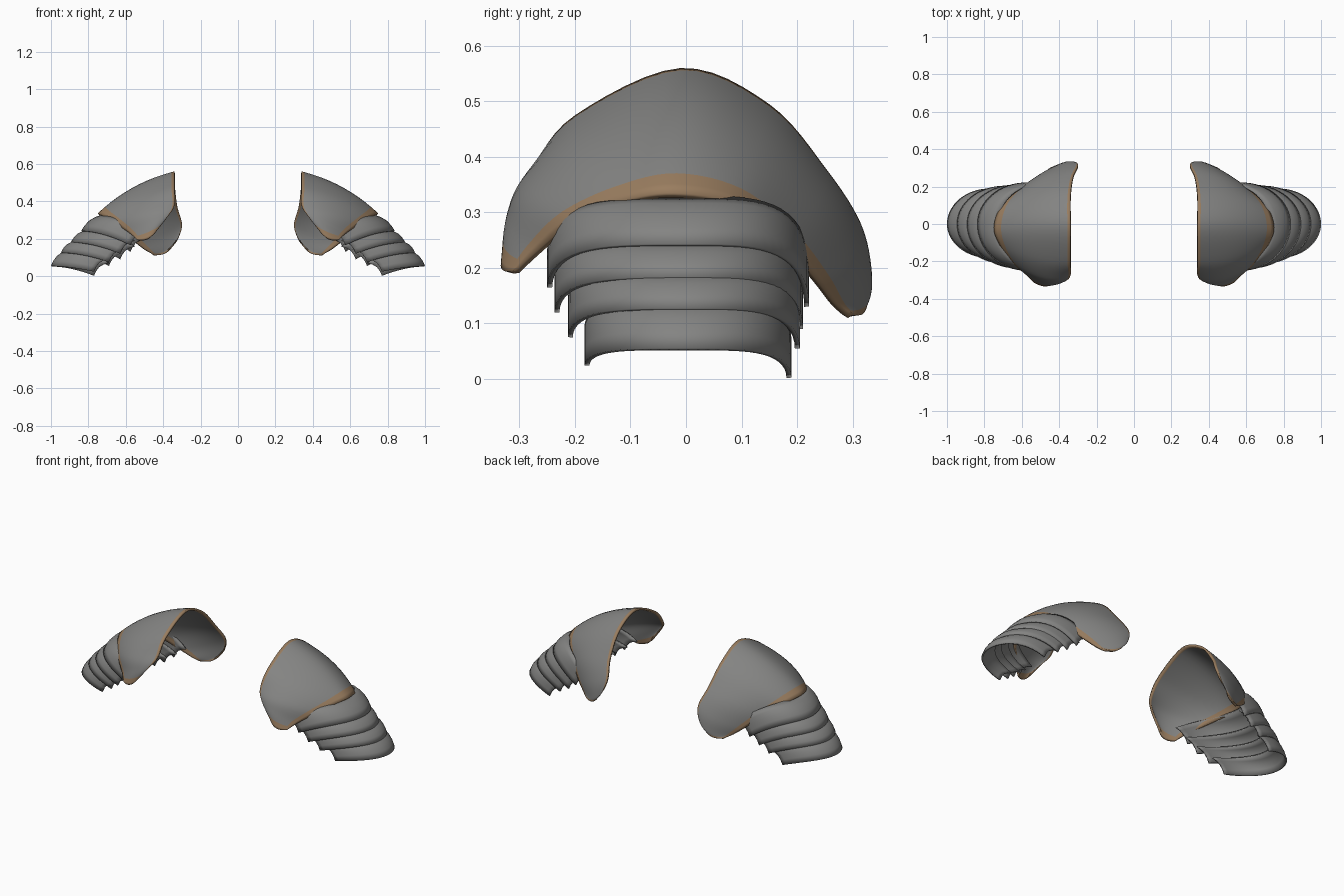
import bpy, math
from mathutils import Vector

if "Cube" in bpy.data.objects:
    bpy.data.objects.remove(bpy.data.objects["Cube"])


def material(name, rgb):
    m = bpy.data.materials.new(name)
    m.diffuse_color = (*rgb, 1)
    m.use_nodes = True
    m.node_tree.nodes["Principled BSDF"].inputs["Base Color"].default_value = m.diffuse_color
    return m


STEEL = material("steel grey", (0.23, 0.23, 0.225))
TAN = material("tan trim", (0.32, 0.205, 0.115))


def sheet(name, rows, thickness, is_trim=None):
    """Skin a grid of points (front to back, neck to arm), thicken and mirror it."""
    n, k = len(rows), len(rows[0])
    verts = [p for r in rows for p in r]
    faces, mats = [], []
    for i in range(n - 1):
        for j in range(k - 1):
            a = i * k + j
            faces.append((a, a + 1, a + k + 1, a + k))
            mats.append(1 if is_trim and is_trim(i, j) else 0)
    me = bpy.data.meshes.new(name)
    me.from_pydata(verts, [], faces)
    me.materials.append(STEEL)
    me.materials.append(TAN)
    for p, m in zip(me.polygons, mats):
        p.material_index = m
    ob = bpy.data.objects.new(name, me)
    bpy.context.collection.objects.link(ob)
    s = ob.modifiers.new("thickness", "SOLIDIFY")
    s.thickness, s.offset = thickness, -1
    ob.modifiers.new("both sides", "MIRROR").use_mirror_merge = False
    bpy.context.view_layer.objects.active = ob
    ob.select_set(True)
    bpy.ops.object.shade_smooth_by_angle(angle=math.radians(40))
    ob.select_set(False)
    return ob


def spline(pts, steps):
    """Catmull-Rom curve through the points."""
    pts = [Vector(p) for p in pts]
    q = [2 * pts[0] - pts[1]] + pts + [2 * pts[-1] - pts[-2]]
    out = []
    for i in range(len(pts) - 1):
        a, b, c, d = q[i:i + 4]
        for s in range(steps):
            t = s / steps
            out.append(0.5 * (2 * b + (c - a) * t + (2 * a - 5 * b + 4 * c - d) * t * t
                              + (3 * b - a - 3 * c + d) * t ** 3))
    return out + [pts[-1]]


# Shoulder cap: neck edge, middle line and arm edge, each from front to back
neck = [(.44, -.325, .235), (.375, -.31, .32), (.34, -.277, .38), (.34, -.2, .475),
        (.34, -.01, .56), (.34, .15, .495), (.325, .255, .375), (.30, .315, .28),
        (.32, .333, .2), (.36, .328, .145)]
middle = [(.485, -.333, .2), (.47, -.32, .275), (.50, -.28, .345), (.55, -.17, .42),
          (.56, -.01, .475), (.545, .13, .425), (.49, .24, .325), (.42, .305, .225),
          (.39, .325, .15), (.40, .32, .118)]
arm = [(.54, -.31, .195), (.58, -.27, .23), (.66, -.2, .285), (.72, -.11, .322),
       (.75, -.02, .335), (.715, .09, .315), (.63, .175, .25), (.55, .235, .18),
       (.49, .27, .135), (.45, .30, .118)]
vs = [0, .035, .12, .22, .32, .42, .52, .62, .72, .81, .89, .95, 1]
rows = []
for a, m, b in zip(*(spline(c, 6) for c in (neck, middle, arm))):
    rows.append([a * (1 - v) * (1 - 2 * v) + m * 4 * v * (1 - v) + b * v * (2 * v - 1)
                 for v in vs])
last = len(rows) - 2
sheet("shoulder_cap", rows, 0.012,
      lambda i, j: j == 0 or j >= 10 or i < 3 or i > last - 3)


# Overlapping arm bands: crown points and leg ends of upper and lower rims
def rim(xc, zc, xe, zf, zb, yf, yb, n=32):
    pts = []
    for i in range(n + 1):
        a = math.pi * (i / n - 0.5)
        c = 1 - math.cos(a)
        y, ze = (yf, zf) if a < 0 else (yb, zb)
        pts.append(Vector((xc - (xc - xe) * c, y * abs(math.sin(a)), zc - (zc - ze) * c ** 1.7)))
    return pts


# crown top x, z; crown bottom x, z; leg end x; front and back leg z; front and back width
bands = [(.725, .33, .838, .243, .575, .165, .13, -.25, .222),
         (.795, .25, .893, .183, .63, .12, .09, -.237, .211),
         (.855, .193, .947, .127, .69, .075, .055, -.213, .205),
         (.91, .14, 1.0, .055, .77, .024, .002, -.183, .19)]
for k, (xu, zu, xl, zl, xe, zf, zb, yf, yb) in enumerate(bands):
    upper = rim(xu, zu, xe - .08, zf + .07, zb + .07, yf, yb)
    lower = rim(xl, zl, xe, zf, zb, yf, yb)
    grid = []
    for p, q in zip(upper, lower):
        # slight bulge across each band
        grid.append([p.lerp(q, t) + Vector((.012, 0, .012)) * math.sin(math.pi * t)
                     for t in (0, .25, .5, .75, 1)])
    sheet(f"arm_band_{k + 1}", grid, 0.009)
